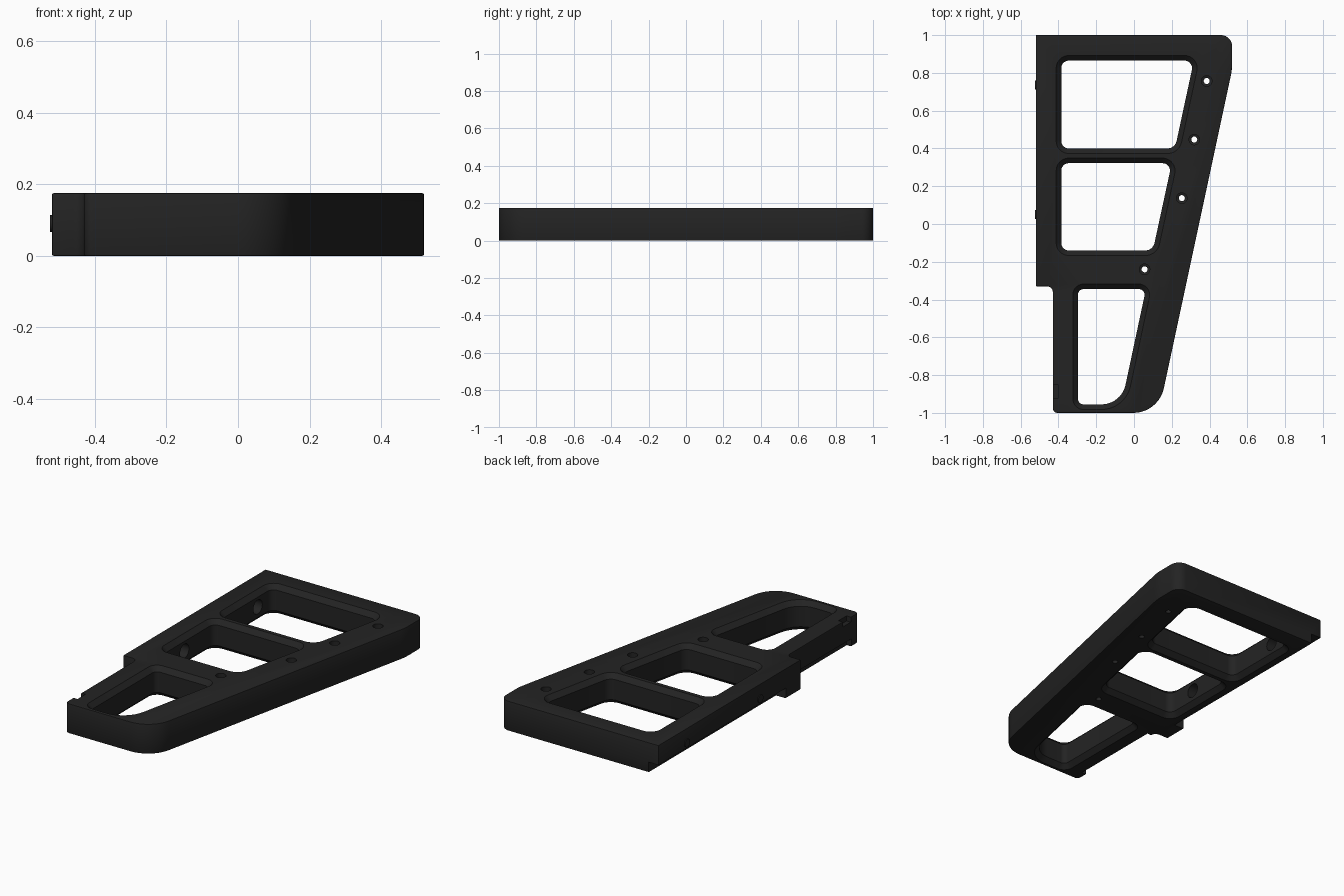
import bpy, bmesh, math
from mathutils import Vector

if "Cube" in bpy.data.objects:
    bpy.data.objects.remove(bpy.data.objects["Cube"])

H = 0.175      # plate thickness
CH = 0.027     # chamfer around the windows

mat = bpy.data.materials.new("dark grey")
mat.diffuse_color = (0.017, 0.017, 0.017, 1)
mat.use_nodes = True
mat.node_tree.nodes["Principled BSDF"].inputs["Base Color"].default_value = mat.diffuse_color


def fillet(corners, seg=10):
    """Round every (x, y, radius) corner of a closed polygon."""
    pts, n = [], len(corners)
    for i, (x, y, r) in enumerate(corners):
        p = Vector((x, y))
        if r <= 0:
            pts.append(p)
            continue
        a = (Vector(corners[i - 1][:2]) - p).normalized()
        b = (Vector(corners[(i + 1) % n][:2]) - p).normalized()
        half = a.angle(b) / 2
        c = p + (a + b).normalized() * (r / math.sin(half))
        t = r / math.tan(half)
        s, e = p + a * t - c, p + b * t - c
        sweep = s.angle(e)
        for k in range(seg + 1):
            f = k / seg
            pts.append(c + (s * math.sin((1 - f) * sweep) + e * math.sin(f * sweep)) / math.sin(sweep))
    return pts


def grow(corners, d):
    """Offset a clockwise convex polygon outwards by d."""
    out, n = [], len(corners)
    for i, (x, y, r) in enumerate(corners):
        p = Vector((x, y))
        a = (Vector(corners[i - 1][:2]) - p).normalized()
        b = (Vector(corners[(i + 1) % n][:2]) - p).normalized()
        q = p - (a + b).normalized() * (d / math.sin(a.angle(b) / 2))
        out.append((q.x, q.y, r + d))
    return out


def loft(name, rings):
    """Skin a solid through (points, z) rings."""
    bm = bmesh.new()
    loops = [[bm.verts.new((p[0], p[1], z)) for p in pts] for pts, z in rings]
    n = len(loops[0])
    for lo, hi in zip(loops, loops[1:]):
        for i in range(n):
            j = (i + 1) % n
            bm.faces.new((lo[i], lo[j], hi[j], hi[i]))
    bm.faces.new(loops[0])
    bm.faces.new(loops[-1])
    bmesh.ops.recalc_face_normals(bm, faces=bm.faces)
    me = bpy.data.meshes.new(name)
    bm.to_mesh(me)
    bm.free()
    me.materials.append(mat)
    ob = bpy.data.objects.new(name, me)
    bpy.context.collection.objects.link(ob)
    return ob


def box(name, x0, x1, y0, y1, z0, z1):
    pts = [(x0, y0), (x1, y0), (x1, y1), (x0, y1)]
    return loft(name, [(pts, z0), (pts, z1)])


def circle(x, y, r, n=24):
    return [(x + r * math.cos(2 * math.pi * k / n), y + r * math.sin(2 * math.pi * k / n)) for k in range(n)]


def side_pin(name, x0, x1, y, z, r):
    """Cylinder lying along x."""
    ob = loft(name, [(circle(0, 0, r), x0), (circle(0, 0, r), x1)])
    for v in ob.data.vertices:
        a, b, c = v.co
        v.co = (c, y + a, z + b)
    return ob


def activate(ob):
    bpy.ops.object.select_all(action='DESELECT')
    ob.select_set(True)
    bpy.context.view_layer.objects.active = ob


def cut(ob, tool):
    activate(ob)
    m = ob.modifiers.new("cut", 'BOOLEAN')
    m.operation, m.solver, m.object = 'DIFFERENCE', 'EXACT', tool
    bpy.ops.object.modifier_apply(modifier=m.name)
    bpy.data.objects.remove(tool)


# Tapered bracket plate with stepped left side
outline = fillet([(-0.52, 1, 0), (0.52, 1, 0.06), (0.52, 0.82, 0.35), (0.13, -1, 0.165),
                  (-0.43, -1, 0.025), (-0.43, -0.33, 0.03), (-0.52, -0.33, 0)])
plate = loft("bracket_plate", [(outline, 0), (outline, H)])
activate(plate)
bev = plate.modifiers.new("edge", 'BEVEL')
bev.width, bev.segments, bev.limit_method, bev.angle_limit = 0.004, 2, 'ANGLE', math.radians(50)
bpy.ops.object.modifier_apply(modifier=bev.name)

# Three windows, chamfered on both faces
windows = [
    [(-0.385, 0.865, 0.04), (0.317, 0.865, 0.04), (0.217, 0.40, 0.05), (-0.385, 0.40, 0.04)],
    [(-0.385, 0.322, 0.04), (0.20, 0.322, 0.04), (0.10, -0.14, 0.05), (-0.385, -0.14, 0.04)],
    [(-0.297, -0.345, 0.03), (0.063, -0.345, 0.03), (-0.067, -0.955, 0.13), (-0.297, -0.955, 0.03)],
]
for w in windows:
    inner, outer = fillet(w), fillet(grow(w, CH + 0.01))
    cut(plate, loft("window_cutter", [(outer, -0.01), (inner, CH), (inner, H - CH), (outer, H + 0.01)]))

# Countersunk screw holes
for x, y in [(0.385, 0.757), (0.319, 0.447), (0.253, 0.137), (0.056, -0.24)]:
    wide, thin = circle(x, y, 0.028), circle(x, y, 0.016)
    cut(plate, loft("screw_cutter", [(thin, -0.01), (thin, H - 0.04), (wide, H - 0.035), (wide, H + 0.01)]))

# Rebates under the left side, leaving a foot at the step and at the front
cut(plate, box("rebate_cutter", -0.6, -0.455, -0.19, 1.1, -0.01, 0.06))
cut(plate, box("rebate_cutter", -0.6, -0.40, -0.93, -0.36, -0.01, 0.045))

# Small notch in the top near the front
cut(plate, box("notch_cutter", -0.5, -0.402, -0.925, -0.85, H - 0.03, H + 0.05))

# Cross holes in the left wall, each filled by a plug just proud of the outside
for i, y in enumerate((0.735, 0.05)):
    cut(plate, side_pin("bore_cutter", -0.45, -0.33, y, 0.09, 0.042))
    plug = side_pin(f"side_plug_{i + 1}", -0.525, -0.46, y, 0.09, 0.024)
    activate(plug)
    bpy.ops.object.shade_smooth_by_angle(angle=math.radians(30))

activate(plate)
bpy.ops.object.shade_smooth_by_angle(angle=math.radians(30))
